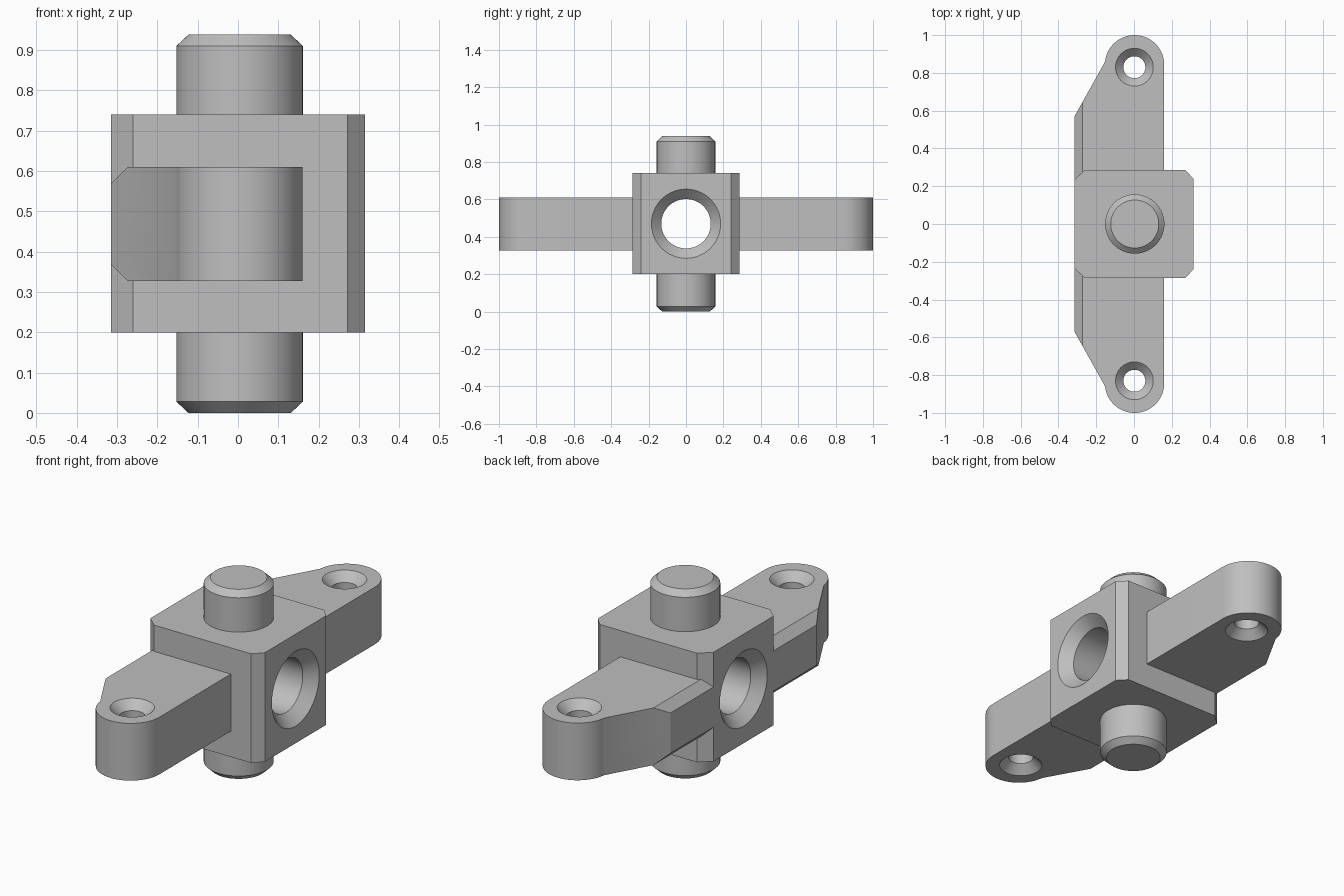
import bpy, bmesh
from math import radians, cos, sin, pi
from mathutils import Vector

cube = bpy.data.objects.get("Cube")
if cube:
    bpy.data.objects.remove(cube, do_unlink=True)

metal = bpy.data.materials.new("plain_grey")
metal.use_nodes = True
GREY = (0.52, 0.52, 0.52, 1)
metal.diffuse_color = GREY
metal.node_tree.nodes["Principled BSDF"].inputs["Base Color"].default_value = GREY

MID_Z = 0.47
PIN_R = 0.157


def make_object(name, bm):
    bmesh.ops.recalc_face_normals(bm, faces=bm.faces)
    mesh = bpy.data.meshes.new(name)
    bm.to_mesh(mesh)
    bm.free()
    mesh.materials.append(metal)
    obj = bpy.data.objects.new(name, mesh)
    bpy.context.collection.objects.link(obj)
    return obj


def activate(obj):
    bpy.ops.object.select_all(action="DESELECT")
    obj.select_set(True)
    bpy.context.view_layer.objects.active = obj


def smooth(obj):
    activate(obj)
    bpy.ops.object.shade_smooth_by_angle(angle=radians(25))


def prism(outline, z0, z1):
    """Extrude a plan outline between two heights."""
    bm = bmesh.new()
    face = bm.faces.new([bm.verts.new((x, y, z0)) for x, y in outline])
    new = bmesh.ops.extrude_face_region(bm, geom=[face])["geom"]
    verts = [v for v in new if isinstance(v, bmesh.types.BMVert)]
    bmesh.ops.translate(bm, verts=verts, vec=(0, 0, z1 - z0))
    return bm


def turned(name, profile, location, axis="z", steps=64):
    """Closed solid of revolution from (radius, height) pairs."""
    bm = bmesh.new()
    rings = []
    for r, h in profile:
        ring = []
        for i in range(steps):
            a = 2 * pi * i / steps
            u, v = r * cos(a), r * sin(a)
            ring.append(bm.verts.new((u, v, h) if axis == "z" else (h, u, v)))
        rings.append(ring)
    for low, high in zip(rings, rings[1:]):
        for i in range(steps):
            j = (i + 1) % steps
            bm.faces.new((low[i], low[j], high[j], high[i]))
    bm.faces.new(rings[0])
    bm.faces.new(rings[-1])
    obj = make_object(name, bm)
    obj.location = location
    return obj


def drill(obj, location, axis, half, bore, rim):
    """Through hole with a 45 degree countersink at both ends."""
    over = 0.02
    ends = [(rim + over, half + over), (bore, half - (rim - bore))]
    profile = [(r, -h) for r, h in ends] + [(r, h) for r, h in reversed(ends)]
    cutter = turned("drill_cutter", profile, location, axis)
    cutter.hide_render = True
    activate(obj)
    mod = obj.modifiers.new("hole", "BOOLEAN")
    mod.operation = "DIFFERENCE"
    mod.solver = "EXACT"
    mod.object = cutter
    bpy.ops.object.modifier_apply(modifier=mod.name)
    bpy.data.objects.remove(cutter, do_unlink=True)


# Centre block with chamfered upright corners and a cross bore
X, Y = 0.315, 0.285
half_plan = [(0.272, -Y), (X, -0.24), (X, 0.24), (0.272, Y)]
plan = half_plan + [(-0.26, Y), (-X, 0.235), (-X, -0.235), (-0.26, -Y)]
block = make_object("centre_block", prism(plan, 0.2, 0.74))
drill(block, (0, 0, MID_Z), "x", X, 0.132, 0.185)
smooth(block)

# Chamfered pins above and below the block
for name, tip, way in (("upper_pin", 0.938, 1), ("lower_pin", 0, -1)):
    pin = turned(name, [(PIN_R, -0.22 * way), (PIN_R, -0.028 * way),
                        (PIN_R - 0.03, 0)], (0.004, 0, tip))
    smooth(pin)

# Side arm: rounded end, slanted flank, bevelled long edges
ARM_LOW, ARM_HIGH = 0.327, 0.61
arc = [radians(174 * i / 32) for i in range(33)]
outline = [(0.16, 0.235)]
outline += [(0.003 + PIN_R * cos(a), 0.843 + PIN_R * sin(a)) for a in arc]
outline += [(-X, 0.57), (-X, 0.235)]
bm = prism(outline, ARM_LOW, ARM_HIGH)
for z, up in ((ARM_HIGH, 1), (ARM_LOW, -1)):
    cut = bmesh.ops.bisect_plane(
        bm, geom=bm.verts[:] + bm.edges[:] + bm.faces[:],
        plane_co=Vector((-0.273, 0, z)), plane_no=Vector((-1, 0, up)),
        clear_outer=True)
    edges = [e for e in cut["geom_cut"] if isinstance(e, bmesh.types.BMEdge)]
    bmesh.ops.holes_fill(bm, edges=edges, sides=0)
arms = make_object("side_arms", bm)
drill(arms, (0.002, 0.83, (ARM_LOW + ARM_HIGH) / 2), "z",
      (ARM_HIGH - ARM_LOW) / 2, 0.058, 0.1)

# Second arm mirrored across the block
mirror = arms.modifiers.new("mirror", "MIRROR")
mirror.use_axis = (False, True, False)
mirror.use_mirror_merge = False
activate(arms)
bpy.ops.object.modifier_apply(modifier=mirror.name)
smooth(arms)
